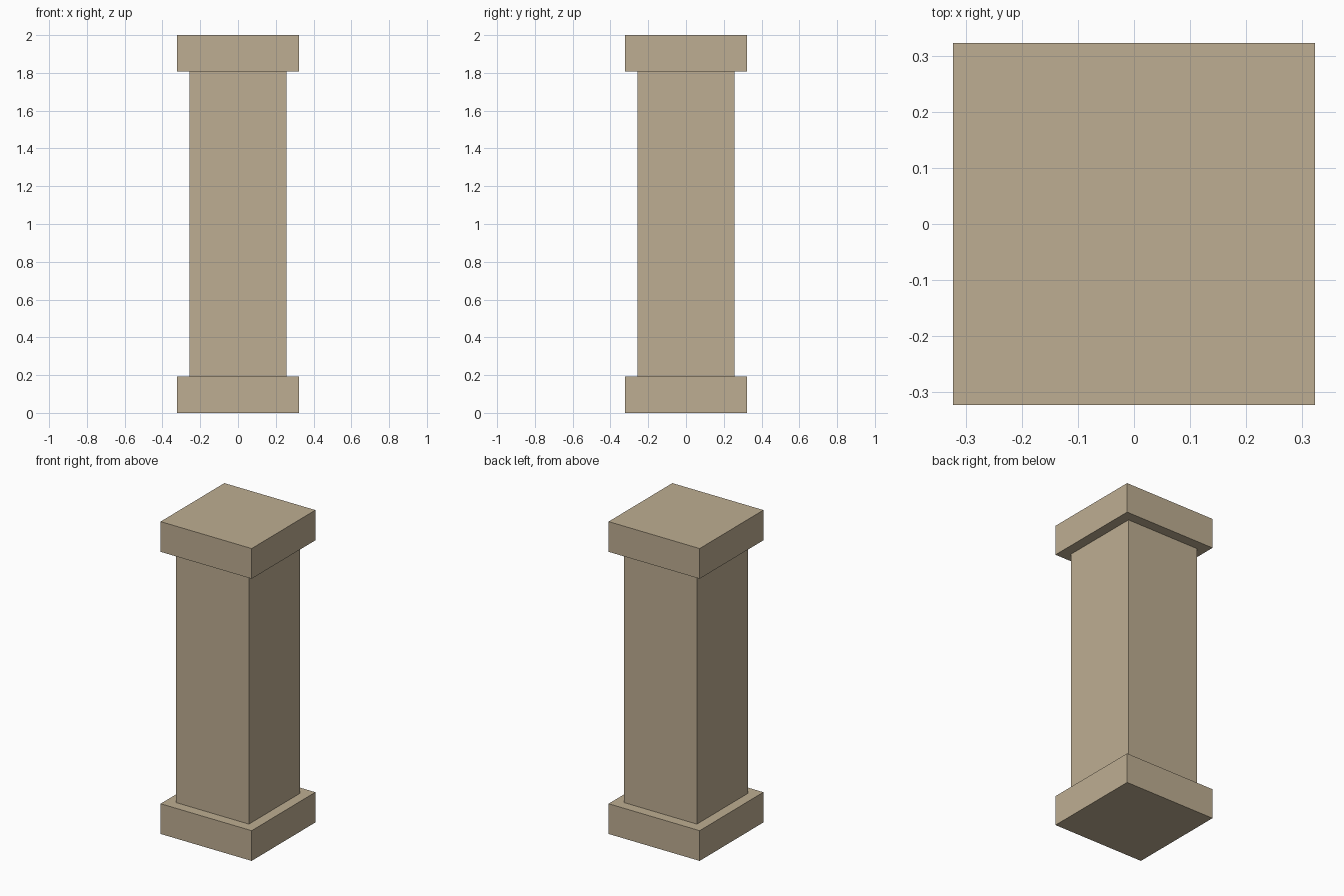
import bpy

if "Cube" in bpy.data.objects:
    bpy.data.objects.remove(bpy.data.objects["Cube"])

# Sandy stone colour shared by every part
stone = bpy.data.materials.new("sandy_stone")
stone.diffuse_color = (0.515, 0.423, 0.287, 1.0)
stone.use_nodes = True
stone.node_tree.nodes["Principled BSDF"].inputs["Base Color"].default_value = stone.diffuse_color


def block(name, width, bottom, top):
    """Square block centred on the vertical axis."""
    bpy.ops.mesh.primitive_cube_add(size=1, location=(0, 0, (bottom + top) / 2))
    obj = bpy.context.object
    obj.name = name
    obj.scale = (width, width, top - bottom)
    bpy.ops.object.transform_apply(location=False, rotation=False, scale=True)
    obj.data.materials.append(stone)
    return obj


SLAB_WIDTH, SLAB_HEIGHT = 0.645, 0.1935
SHAFT_WIDTH, HEIGHT = 0.516, 2.0

# Base slab, square shaft and matching cap slab
block("base", SLAB_WIDTH, 0, SLAB_HEIGHT)
block("shaft", SHAFT_WIDTH, SLAB_HEIGHT, HEIGHT - SLAB_HEIGHT)
block("capital", SLAB_WIDTH, HEIGHT - SLAB_HEIGHT, HEIGHT)
